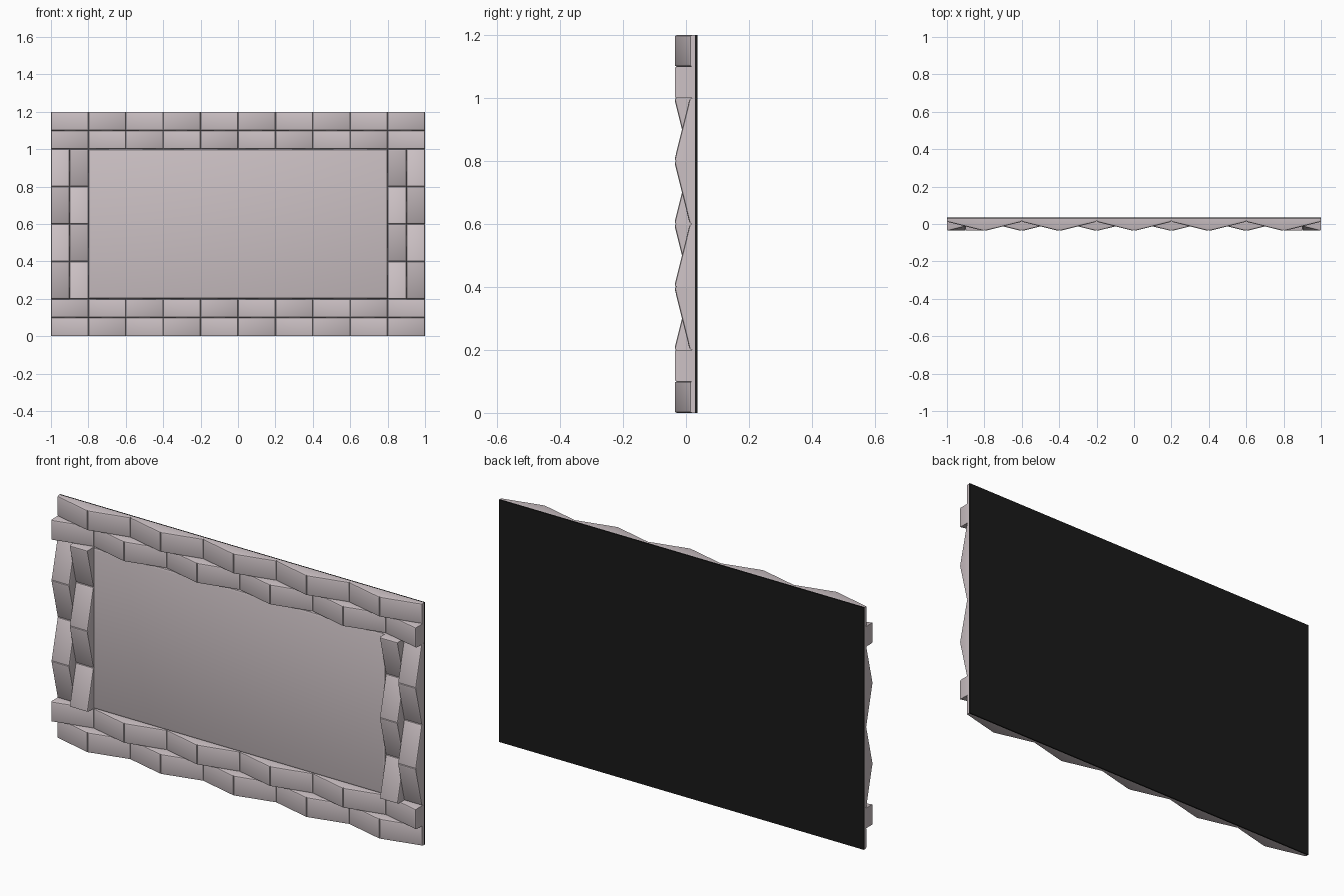
import bpy, bmesh

if "Cube" in bpy.data.objects:
    bpy.data.objects.remove(bpy.data.objects["Cube"])

PEAK, VALLEY, SEAT, BACK = -0.0375, 0.012, 0.029, 0.036
STEP, WIDTH, BEVEL = 0.2, 0.1, 0.008


def material(name, color):
    m = bpy.data.materials.new(name)
    m.diffuse_color = color
    m.use_nodes = True
    m.node_tree.nodes["Principled BSDF"].inputs["Base Color"].default_value = m.diffuse_color
    return m


stone = material("pale_grey", (0.60, 0.53, 0.55, 1))
black = material("black", (0.01, 0.01, 0.01, 1))


def add_block(bm, front, back_y, bevel):
    """Block from four front corners, pushed back to back_y, front edges rounded."""
    tmp = bmesh.new()
    f = [tmp.verts.new(p) for p in front]
    b = [tmp.verts.new((p[0], back_y, p[2])) for p in front]
    face = tmp.faces.new(f)
    tmp.faces.new(b[::-1])
    for i in range(4):
        j = (i + 1) % 4
        tmp.faces.new((f[j], f[i], b[i], b[j]))
    bmesh.ops.recalc_face_normals(tmp, faces=tmp.faces[:])
    if bevel:
        bmesh.ops.bevel(tmp, geom=list(face.edges), offset=bevel, segments=2,
                        profile=0.5, affect='EDGES')
    me = bpy.data.meshes.new("tmp")
    tmp.to_mesh(me)
    tmp.free()
    bm.from_mesh(me)
    bpy.data.meshes.remove(me)


def finish(bm, name, mat):
    me = bpy.data.meshes.new(name)
    bm.to_mesh(me)
    bm.free()
    ob = bpy.data.objects.new(name, me)
    bpy.context.collection.objects.link(ob)
    me.materials.append(mat)
    bpy.context.view_layer.objects.active = ob
    bpy.ops.object.select_all(action='DESELECT')
    ob.select_set(True)
    bpy.ops.object.shade_smooth_by_angle(angle=0.5)


def tile_strip(name, start, count, side, upright, starts_high):
    """Zigzag run of wedge tiles along x, or along z when upright."""
    bm = bmesh.new()
    for i in range(count):
        a, c = start + i * STEP, start + (i + 1) * STEP
        high = (i % 2 == 0) == starts_high
        ya, yc = (PEAK, VALLEY) if high else (VALLEY, PEAK)
        s, t = side, side + WIDTH
        if upright:
            pts = [(s, ya, a), (t, ya, a), (t, yc, c), (s, yc, c)]
        else:
            pts = [(a, ya, s), (c, yc, s), (c, yc, t), (a, ya, t)]
        add_block(bm, pts, SEAT, BEVEL)
    finish(bm, name, stone)


# Horizontal tile rows
for label, outer, inner in (("bottom", 0.0, 0.1), ("top", 1.1, 1.0)):
    tile_strip(label + "_outer_row", -1, 10, outer, False, False)
    tile_strip(label + "_inner_row", -1, 10, inner, False, True)

# Upright tile columns
for label, outer, inner in (("left", -1.0, -0.9), ("right", 0.9, 0.8)):
    tile_strip(label + "_outer_column", 0.2, 4, outer, True, False)
    tile_strip(label + "_inner_column", 0.2, 4, inner, True, True)


def panel(name, x, z0, z1, front, back, bevel, mat):
    bm = bmesh.new()
    add_block(bm, [(-x, front, z0), (x, front, z0), (x, front, z1), (-x, front, z1)],
              back, bevel)
    finish(bm, name, mat)


# Mirror glass with rounded rim, and backing board
panel("mirror_glass", 0.8, 0.2, 1.0, 0.008, SEAT, 0.012, stone)
panel("backing_board", 1.0, 0.0, 1.2, SEAT, BACK, 0, black)
